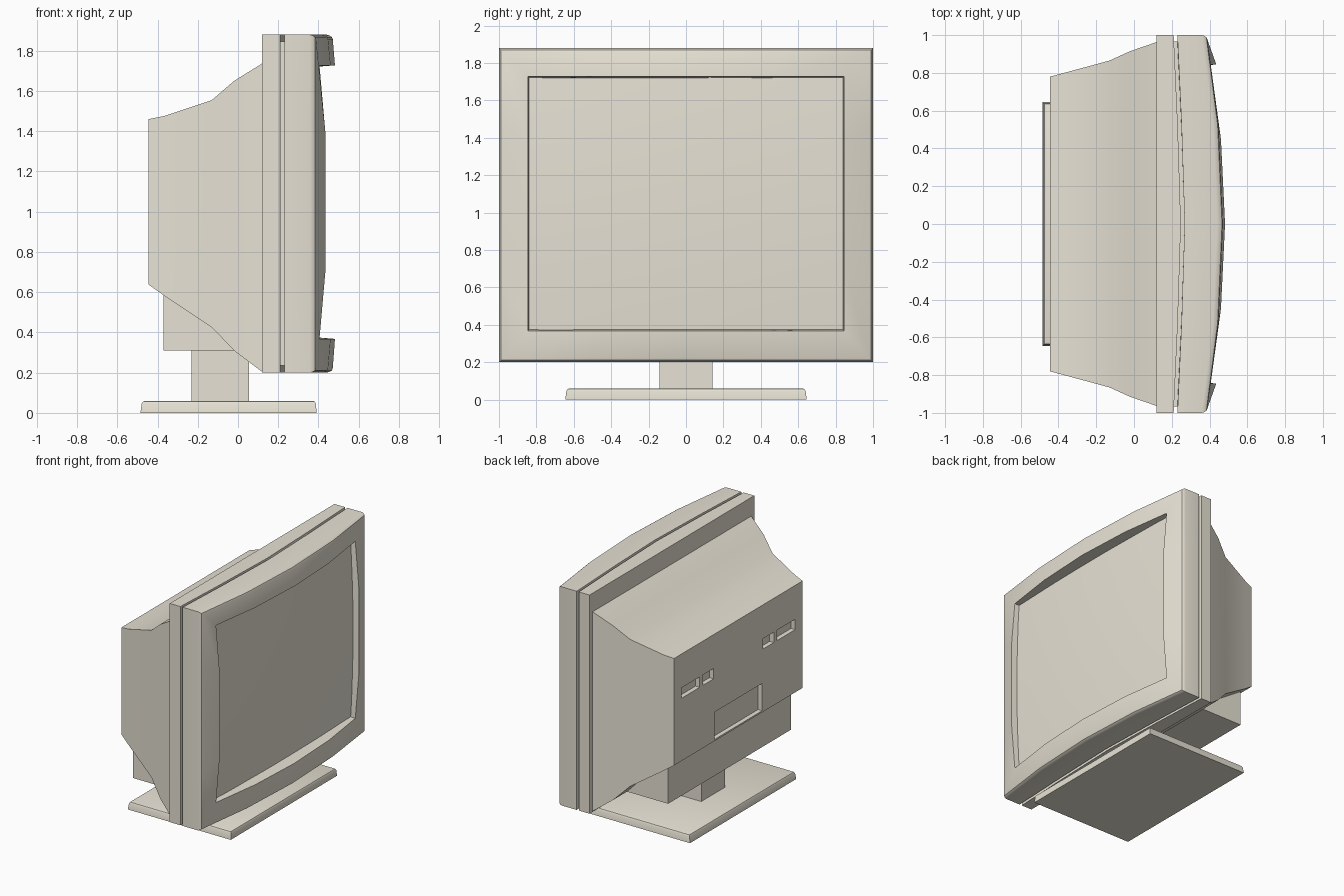
import bpy, bmesh, math

if "Cube" in bpy.data.objects:
    bpy.data.objects.remove(bpy.data.objects["Cube"])

# One beige plastic for everything
plastic = bpy.data.materials.new("beige_plastic")
plastic.diffuse_color = (.80, .76, .66, 1)
plastic.use_nodes = True
plastic.node_tree.nodes["Principled BSDF"].inputs["Base Color"].default_value = plastic.diffuse_color

def smooth(ob, angle=30):
    bpy.ops.object.select_all(action='DESELECT')
    ob.select_set(True)
    bpy.context.view_layer.objects.active = ob
    bpy.ops.object.shade_smooth_by_angle(angle=math.radians(angle))

def finish(name, bm):
    bmesh.ops.recalc_face_normals(bm, faces=bm.faces)
    me = bpy.data.meshes.new(name)
    bm.to_mesh(me)
    bm.free()
    me.materials.append(plastic)
    ob = bpy.data.objects.new(name, me)
    bpy.context.collection.objects.link(ob)
    smooth(ob)
    return ob

def loft(name, rings, torus=False):
    """Skin between rings of points; cap the ends or close into a torus."""
    bm = bmesh.new()
    vs = [[bm.verts.new(p) for p in r] for r in rings]
    pairs = list(zip(vs, vs[1:])) + ([(vs[-1], vs[0])] if torus else [])
    for a, b in pairs:
        for i in range(len(a)):
            j = (i + 1) % len(a)
            bm.faces.new((a[i], a[j], b[j], b[i]))
    if not torus:
        bm.faces.new(vs[0])
        bm.faces.new(vs[-1])
    return finish(name, bm)

def rect_x(x, y, z0, z1):
    return [(x, -y, z0), (x, y, z0), (x, y, z1), (x, -y, z1)]

def rect_z(z, x0, x1, y):
    return [(x0, -y, z), (x1, -y, z), (x1, y, z), (x0, y, z)]

def box(name, x0, x1, y, z0, z1):
    return loft(name, [rect_x(x0, y, z0, z1), rect_x(x1, y, z0, z1)])

# Frame perimeter stations in normalised coordinates
U = [-1, -.53, 0, .53, 1]
V = [-1, -.49, .49, 1]
STATIONS = ([(u, -1) for u in U] + [(1, v) for v in V[1:]] +
            [(u, 1) for u in U[-2::-1]] + [(-1, v) for v in V[-2:0:-1]])

def frame(fx, inset=0, y=1.0, z0=.2, z1=1.88):
    zc, zh = (z0 + z1) / 2, (z1 - z0) / 2 - inset
    return [(fx(u, v), u * (y - inset), zc + v * zh) for u, v in STATIONS]

# Front bezel with bowed front face and recessed inner lip
seam = lambda off: (lambda u, v: off + .038 * (1 - abs(u) ** 1.3))
outer = lambda d: (lambda u, v: .388 - d + .083 * (1 - u * u))
lip = lambda u, v: .405 + .077 * (1 - u * u) + .04 * (1 - v * v)
opening = dict(y=.845, z0=.368, z1=1.728)
loft("front_bezel", [
    frame(seam(.23), .035),
    frame(seam(.23)),
    frame(outer(.03)),
    frame(outer(.016), .004),
    frame(outer(.005), .011),
    frame(outer(0), .022),
    frame(lip, 0, **opening),
    frame(lambda u, v: .335, .012, **opening)], torus=True)

# Rear half of the frame, behind the seam
loft("rear_frame", [frame(lambda u, v: .12), frame(seam(.21))])
box("seam_core", .15, .32, .965, .235, 1.845)

# Gently domed screen
bm = bmesh.new()
bmesh.ops.create_grid(bm, x_segments=12, y_segments=12, size=1)
for v in bm.verts:
    a, b = v.co.x, v.co.y
    v.co = (.37 + .02 * (2 - a * a - b * b), a * .84, 1.048 + b * .675)
finish("screen", bm)

# Tapering rear housing
SECTIONS = [(.125, .965, .2, 1.74), (-.02, .915, .31, 1.65),
            (-.13, .865, .425, 1.555), (-.37, .80, .585, 1.475),
            (-.445, .78, .638, 1.46)]
housing = loft("rear_housing", [rect_x(*s) for s in SECTIONS])

# Connector recesses cut into the back
PORTS = [(-.29, .29, .65, .86)]
for s in (1, -1):
    for a, b in ((.30, .43), (.47, .69)):
        PORTS.append((min(s * a, s * b), max(s * a, s * b), 1.12, 1.20))
for y0, y1, z0, z1 in PORTS:
    cut = box("port_cutter", -.6, -.41, (y1 - y0) / 2, z0, z1)
    cut.location.y = (y0 + y1) / 2
    cut.hide_render = True
    mod = housing.modifiers.new("port", 'BOOLEAN')
    mod.object = cut
    mod.operation = 'DIFFERENCE'
    mod.solver = 'EXACT'
    bpy.context.view_layer.objects.active = housing
    bpy.context.view_layer.update()
    bpy.ops.object.modifier_apply(modifier=mod.name)
    bpy.data.objects.remove(cut)
smooth(housing)

# Block under the housing, neck and base plate
box("lower_block", -.37, -.01, .745, .31, .66)
box("stand_neck", -.23, .055, .143, .04, .45)
loft("stand_base", [rect_z(0, -.485, .39, .645),
                    rect_z(.045, -.479, .388, .64),
                    rect_z(.056, -.473, .382, .634),
                    rect_z(.06, -.463, .372, .624)])
